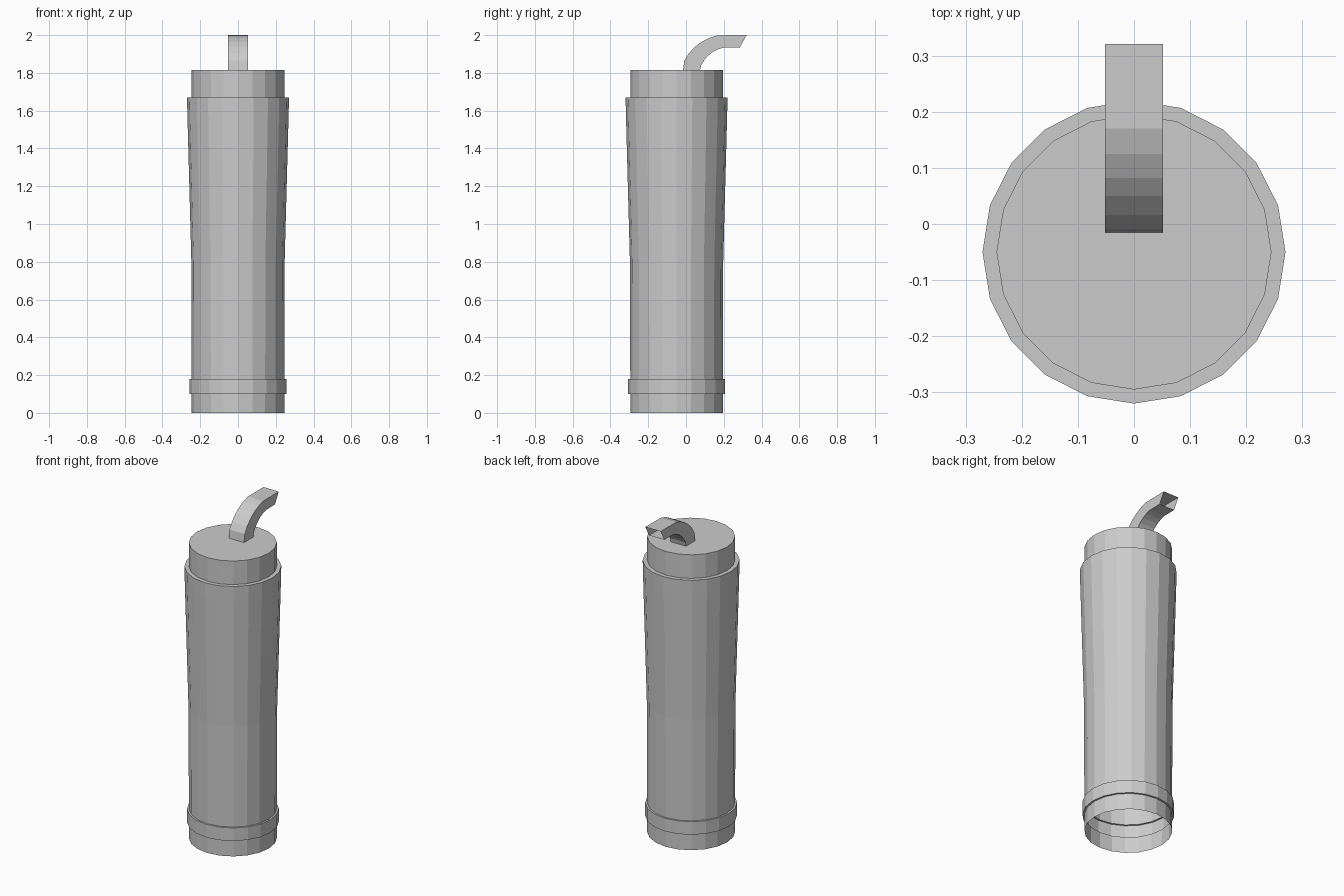
import bpy, bmesh
from math import cos, sin, tau

if "Cube" in bpy.data.objects:
    bpy.data.objects.remove(bpy.data.objects["Cube"])

SIDES = 20
CENTRE_Y = -0.05


def finish(name, bm):
    mesh = bpy.data.meshes.new(name)
    bm.to_mesh(mesh)
    bm.free()
    obj = bpy.data.objects.new(name, mesh)
    bpy.context.collection.objects.link(obj)
    return obj


def lathe(name, profile, cap_top=False):
    """Revolve (radius, z) points, listed bottom to top, into a flat-sided shell."""
    bm = bmesh.new()
    rings = [[bm.verts.new((r * cos(tau * i / SIDES),
                            CENTRE_Y + r * sin(tau * i / SIDES), z))
              for i in range(SIDES)] for r, z in profile]
    for low, high in zip(rings, rings[1:]):
        for i in range(SIDES):
            j = (i + 1) % SIDES
            bm.faces.new((low[i], low[j], high[j], high[i]))
    if cap_top:
        bm.faces.new(rings[-1])
    return finish(name, bm)


def bent_tube(name, outer, inner, half_width):
    """Open rectangular tube between two (y, z) curves."""
    bm = bmesh.new()
    loops = []
    for o, i in zip(outer, inner):
        corners = ((-half_width, *o), (half_width, *o),
                   (half_width, *i), (-half_width, *i))
        loops.append([bm.verts.new(c) for c in corners])
    for a, b in zip(loops, loops[1:]):
        for k in range(4):
            n = (k + 1) % 4
            bm.faces.new((a[k], a[n], b[n], b[k]))
    bmesh.ops.recalc_face_normals(bm, faces=bm.faces)
    return finish(name, bm)


# Hollow body: open foot, raised band, flared barrel, stepped neck and flat lid
lathe("body", [(0.245, 0.0), (0.245, 0.10), (0.256, 0.10), (0.256, 0.18),
               (0.245, 0.18), (0.247, 0.80), (0.268, 1.58), (0.27, 1.67),
               (0.245, 1.67), (0.245, 1.815)], cap_top=True)

# Curved spout on the lid, open at its tip
bent_tube("spout",
          [(-0.016, 1.81), (-0.009, 1.865), (0.016, 1.905), (0.05, 1.94),
           (0.082, 1.964), (0.125, 1.986), (0.17, 1.999), (0.321, 2.0)],
          [(0.073, 1.81), (0.08, 1.84), (0.095, 1.865), (0.115, 1.89),
           (0.14, 1.91), (0.17, 1.925), (0.20, 1.934), (0.285, 1.935)],
          0.052)
